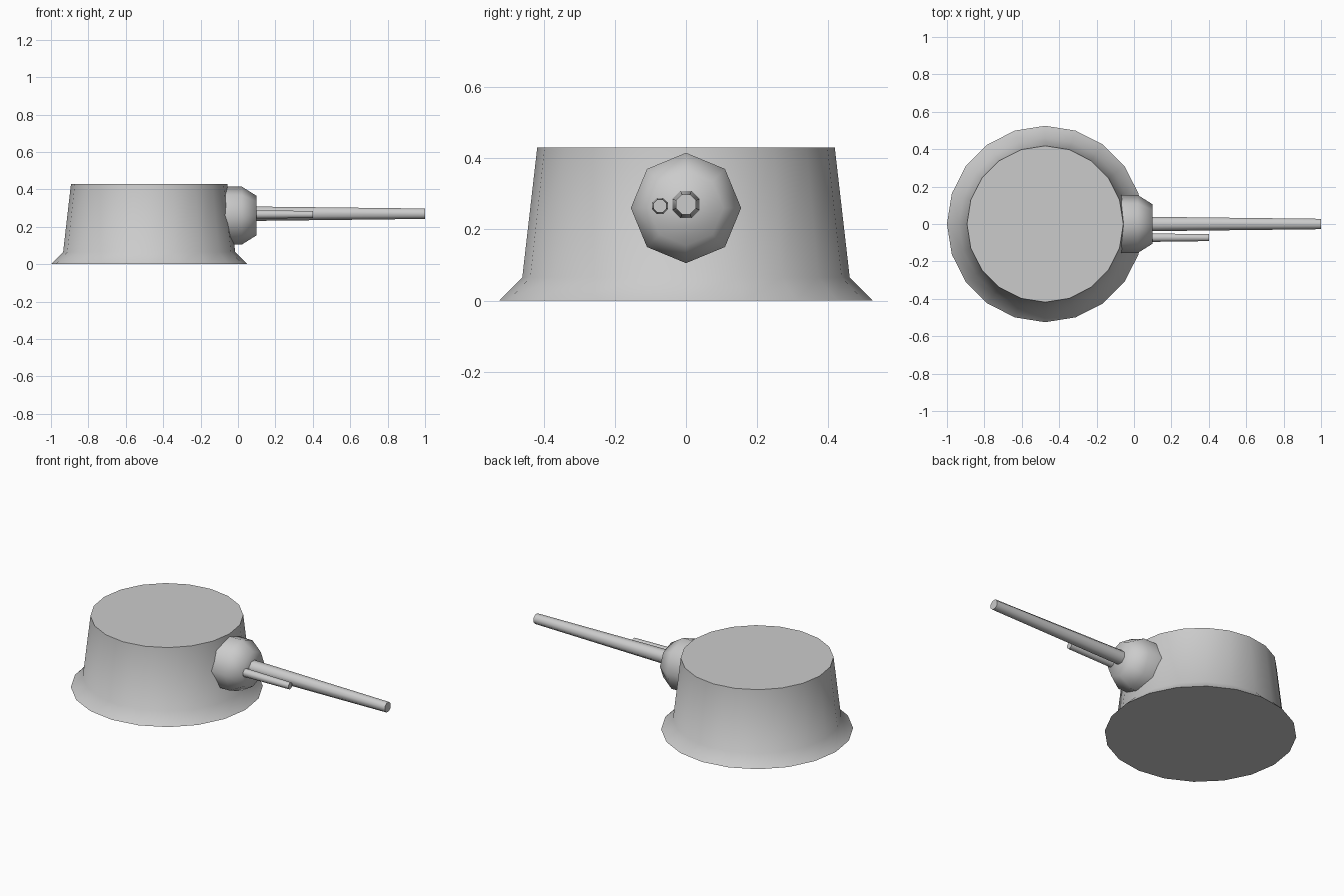
import bpy, bmesh
from math import sin, cos, pi, radians

if "Cube" in bpy.data.objects:
    bpy.data.objects.remove(bpy.data.objects["Cube"])


def lathe(name, profile, sides, centre, axis, phase=0.0):
    """Capped solid of revolution; profile holds (position along axis, radius)."""
    bm = bmesh.new()
    cx, cy, cz = centre
    rings = []
    for h, r in profile:
        ring = []
        for i in range(sides):
            a = 2 * pi * i / sides + phase
            u, v = r * cos(a), r * sin(a)
            co = (cx + u, cy + v, cz + h) if axis == 'Z' else (cx + h, cy + u, cz + v)
            ring.append(bm.verts.new(co))
        rings.append(ring)
    for lo, hi in zip(rings, rings[1:]):
        for i in range(sides):
            j = (i + 1) % sides
            bm.faces.new((lo[i], lo[j], hi[j], hi[i]))
    bm.faces.new(rings[0][::-1])
    bm.faces.new(rings[-1])
    bmesh.ops.recalc_face_normals(bm, faces=bm.faces)
    mesh = bpy.data.meshes.new(name)
    bm.to_mesh(mesh)
    bm.free()
    obj = bpy.data.objects.new(name, mesh)
    bpy.context.collection.objects.link(obj)
    bpy.ops.object.select_all(action='DESELECT')
    obj.select_set(True)
    bpy.context.view_layer.objects.active = obj
    bpy.ops.object.shade_smooth_by_angle(angle=radians(60))
    return obj


# Turret body with flared foot
lathe("turret_body", [(0, 0.525), (0.065, 0.46), (0.43, 0.418)], 20, (-0.475, 0, 0), 'Z')

# Eight-sided gun mount sunk into the body wall
lathe("gun_mount", [(-0.1, 0.155), (0.02, 0.155), (0.1, 0.105)], 8, (0, 0, 0.26), 'X')

# Tapered barrels
lathe("main_barrel", [(0.05, 0.042), (1.0, 0.03)], 8, (0, 0, 0.27), 'X', pi / 8)
lathe("side_barrel", [(0.05, 0.025), (0.4, 0.02)], 8, (0, -0.073, 0.266), 'X', pi / 8)
